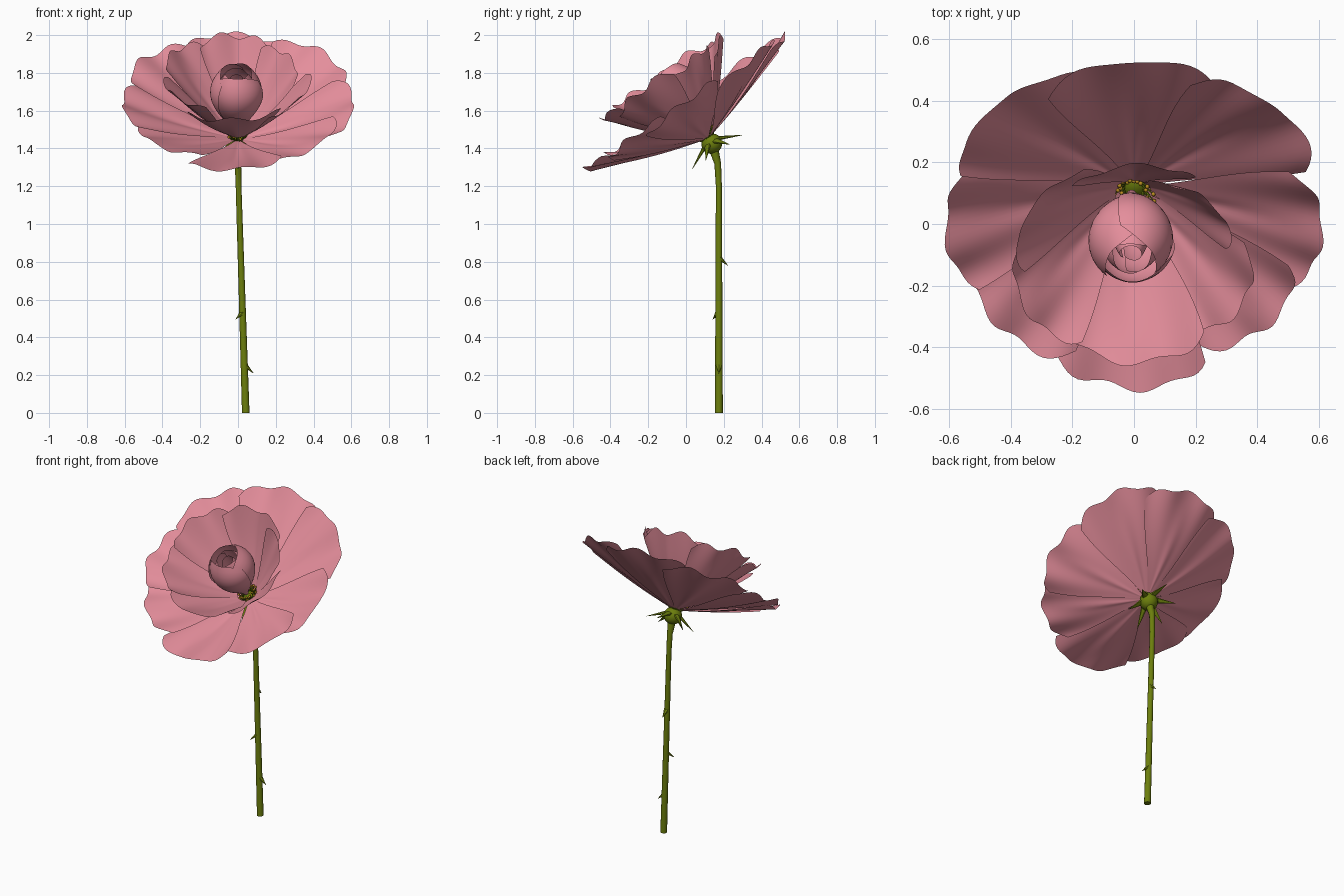
import bpy, bmesh, math, random
from math import sin, cos, pi, radians, exp
from mathutils import Matrix, Vector

random.seed(4)
cube = bpy.data.objects.get("Cube")
if cube:
    bpy.data.objects.remove(cube)


def material(name, rgb):
    m = bpy.data.materials.new(name)
    m.use_nodes = True
    m.diffuse_color = (*rgb, 1)
    m.node_tree.nodes["Principled BSDF"].inputs["Base Color"].default_value = (*rgb, 1)
    return m


PINK = material("petal pink", (0.78, 0.27, 0.33))
GREEN = material("stem green", (0.15, 0.21, 0.004))
GOLD = material("pollen gold", (0.50, 0.27, 0.015))

# Flower head frame: local z is the tilted axis of the bloom
HEAD = Matrix.Translation((0, 0.12, 1.45)) @ Matrix.Rotation(radians(34), 4, 'X')


def finish(name, bm, mat, matrix=None, smooth=True):
    mesh = bpy.data.meshes.new(name)
    if matrix:
        bm.transform(matrix)
    bm.to_mesh(mesh)
    bm.free()
    mesh.materials.append(mat)
    for p in mesh.polygons:
        p.use_smooth = smooth
    ob = bpy.data.objects.new(name, mesh)
    bpy.context.collection.objects.link(ob)
    return ob


def sheet(name, func, nu=28, nv=14):
    """Grid surface from func(u in -1..1, v in 0..1) in the head frame."""
    bm = bmesh.new()
    rows = [[bm.verts.new(func(2 * i / nu - 1, j / nv)) for i in range(nu + 1)]
            for j in range(nv + 1)]
    for a, b in zip(rows, rows[1:]):
        for i in range(nu):
            bm.faces.new((a[i], a[i + 1], b[i + 1], b[i]))
    return finish(name, bm, PINK, HEAD)


def spike(bm, base, tip, radius, sides=6, flat=1.0):
    """Pointed cone from base to tip."""
    base, tip = Vector(base), Vector(tip)
    d = tip - base
    m = (Matrix.Translation((base + tip) / 2) @ d.to_track_quat('Z', 'Y').to_matrix().to_4x4()
         @ Matrix.Diagonal((1, flat, 1, 1)))
    bmesh.ops.create_cone(bm, cap_ends=True, segments=sides, radius1=radius,
                          radius2=0.001, depth=d.length, matrix=m)


def petal(name, angle, half, start, end, cup, lean, ripple):
    """Open fan-shaped petal; start and end are (radius, height)."""
    phase = random.uniform(0, 2 * pi)

    def shape(u, v):
        a = radians(angle + half * u * (0.8 + 0.2 * sin(pi * v * 0.7)))
        reach = 1 - 0.10 * abs(u) ** 3.5 + 0.012 * sin(9 * u + phase)
        t = v * reach
        r = start[0] + (end[0] - start[0]) * t
        h = start[1] + (end[1] - start[1]) * t
        h -= cup * sin(pi * v)                              # hollow profile
        h += lean * u * v                                   # overlap the neighbour
        h += ripple * v ** 3 * sin(7 * u + phase)           # wavy rim
        h -= 0.6 * ripple * exp(-(u / 0.2) ** 2) * sin(pi * v)  # central crease
        return (r * cos(a), r * sin(a), h)

    return sheet(name, shape)


# Outer ring of broad petals: angle, half width, radius
OUTER = ((90, 30, 0.645), (45, 28, 0.655), (-3, 27, 0.61), (-42, 27, 0.58),
         (-92, 27, 0.63), (-138, 28, 0.585), (-180, 27, 0.61), (-226, 28, 0.65))
for i, (angle, half, radius) in enumerate(OUTER):
    petal(f"outer_petal_{i + 1}", angle, half, (0.03, 0.01),
          (radius, 0.23), 0.010, 0.022, 0.014)

# Inner cup of steeper petals: angle, half width, radius, height
INNER = ((90, 38, 0.365, 0.415), (32, 35, 0.325, 0.40), (-28, 36, 0.395, 0.41),
         (-94, 43, 0.415, 0.40), (-152, 36, 0.40, 0.42), (-208, 36, 0.39, 0.43))
for i, (angle, half, radius, height) in enumerate(INNER):
    petal(f"inner_petal_{i + 1}", angle, half, (0.06, 0.05),
          (radius, height), 0.012, 0.025, 0.015)


# Closed bud of wrapped petals
def bud_petal(name, angle, scale, half, top):
    def shape(u, v):
        a = radians(angle + half * u)
        t = v * (1 - 0.12 * abs(u) ** 3)
        r = scale * (0.015 + 0.122 * sin(pi * t ** 1.25 * 0.83)) * (1 + 0.05 * u)
        return (r * cos(a) - 0.008, r * sin(a), 0.04 + (top - 0.04) * t)
    return sheet(name, shape)


for i in range(3):
    bud_petal(f"bud_outer_petal_{i + 1}", 120 * i - 90, 1.0, 78, 0.435)
for i in range(3):
    bud_petal(f"bud_inner_petal_{i + 1}", 120 * i - 30, 0.74, 72, 0.415)
bud_petal("bud_heart", 60, 0.42, 178, 0.39)

# Stamens: short stalks with pollen heads
stalks, heads = bmesh.new(), bmesh.new()
COUNT = 32
for i in range(COUNT):
    a = 2 * pi * i / COUNT
    r = random.uniform(0.035, 0.07)
    tip = Vector((r * cos(a), r * sin(a), random.uniform(0.04, 0.065)))
    spike(stalks, (0.03 * cos(a), 0.03 * sin(a), 0), tip, 0.006, 5)
    bmesh.ops.create_icosphere(heads, subdivisions=1, radius=0.008,
                               matrix=Matrix.Translation(tip))
finish("stamen_stalks", stalks, GREEN, HEAD)
finish("stamen_heads", heads, GOLD, HEAD)

# Receptacle under the bloom
bm = bmesh.new()
bmesh.ops.create_uvsphere(bm, u_segments=16, v_segments=10, radius=0.056,
                          matrix=Matrix.Translation((0, 0, -0.03))
                          @ Matrix.Diagonal((1, 1, 0.95, 1)))
finish("receptacle", bm, GREEN, HEAD)

# Sepals radiating below the petals
bm = bmesh.new()
for i in range(6):
    a = pi / 2 + i * pi / 3
    r = 0.165 if i % 3 == 0 else 0.15
    spike(bm, (0.035 * cos(a), 0.035 * sin(a), -0.02),
          (r * cos(a), r * sin(a), -0.085), 0.024, 6, 0.5)
finish("sepals", bm, GREEN, HEAD, smooth=False)

# Stem: tapering tube that bends into the head
curve = bpy.data.curves.new("stem", 'CURVE')
curve.dimensions = '3D'
curve.bevel_depth = 0.021
curve.bevel_resolution = 3
curve.use_fill_caps = True
path = [(0.041, 0.174, 0, 1.0), (0.022, 0.174, 0.6, 0.87), (0.003, 0.174, 1.2, 0.76),
        (0, 0.168, 1.32, 0.85), (0, 0.14, 1.42, 1.3)]
spline = curve.splines.new('POLY')
spline.points.add(len(path) - 1)
for p, (x, y, z, r) in zip(spline.points, path):
    p.co = (x, y, z, 1)
    p.radius = r
curve.materials.append(GREEN)
stem = bpy.data.objects.new("stem", curve)
bpy.context.collection.objects.link(stem)
bpy.ops.object.select_all(action='DESELECT')
stem.select_set(True)
bpy.context.view_layer.objects.active = stem
bpy.ops.object.convert(target='MESH')
bpy.ops.object.shade_smooth_by_angle(angle=radians(40))

# Thorns
bm = bmesh.new()
for base, tip in (((0.04, 0.174, 0.25), (0.082, 0.174, 0.21)),
                  ((0.022, 0.17, 0.53), (-0.012, 0.142, 0.495)),
                  ((0.016, 0.178, 0.82), (0.016, 0.222, 0.78))):
    spike(bm, base, tip, 0.018, 6, 0.7)
finish("thorns", bm, GREEN, smooth=False)
